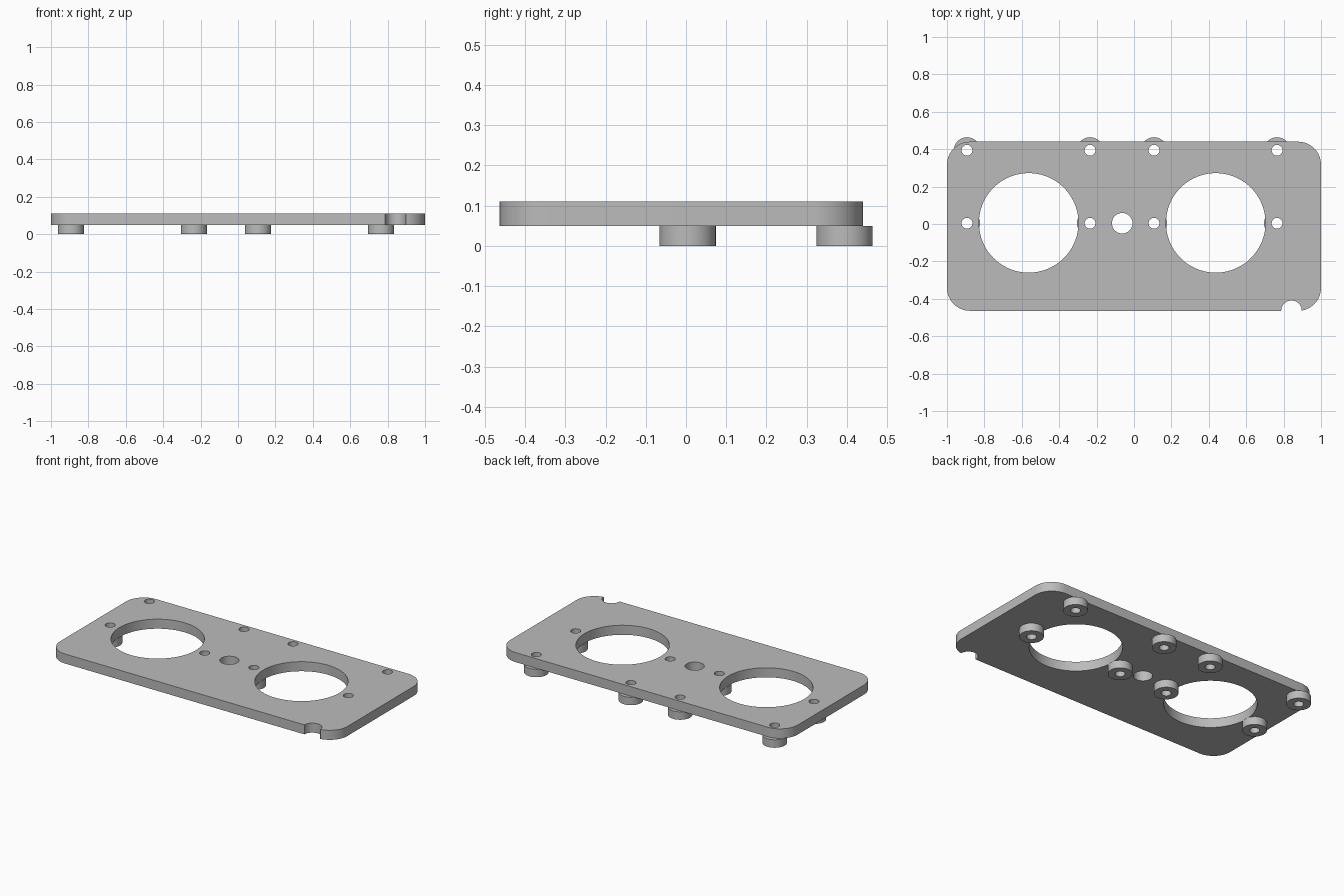
import bpy, bmesh
from math import cos, sin, radians

cube = bpy.data.objects.get("Cube")
if cube:
    bpy.data.objects.remove(cube, do_unlink=True)

grey = bpy.data.materials.new("plain grey")
grey.use_nodes = True
grey.diffuse_color = (0.5, 0.5, 0.5, 1)
grey.node_tree.nodes["Principled BSDF"].inputs["Base Color"].default_value = (0.5, 0.5, 0.5, 1)


def arc(cx, cy, r, start, end, steps):
    """Points along an arc, angles in degrees."""
    angles = [radians(start + (end - start) * i / steps) for i in range(steps + 1)]
    return [(cx + r * cos(a), cy + r * sin(a)) for a in angles]


def circle(cx, cy, r, steps=64):
    return arc(cx, cy, r, 0, 360, steps)[:-1]


def slab(name, loops, z0, z1):
    """Extrude an outline with holes between two heights."""
    curve = bpy.data.curves.new(name, "CURVE")
    curve.dimensions = "2D"
    curve.fill_mode = "BOTH"
    curve.extrude = (z1 - z0) / 2
    for points in loops:
        spline = curve.splines.new("POLY")
        spline.points.add(len(points) - 1)
        for p, (x, y) in zip(spline.points, points):
            p.co = (x, y, 0, 1)
        spline.use_cyclic_u = True
    obj = bpy.data.objects.new(name, curve)
    bpy.context.collection.objects.link(obj)
    bpy.ops.object.select_all(action="DESELECT")
    obj.select_set(True)
    bpy.context.view_layer.objects.active = obj
    bpy.ops.object.convert(target="MESH")
    obj = bpy.context.object
    obj.name = name
    obj.location.z = (z0 + z1) / 2
    # Weld caps to walls and face everything outward
    bm = bmesh.new()
    bm.from_mesh(obj.data)
    bmesh.ops.remove_doubles(bm, verts=bm.verts, dist=0.00005)
    bmesh.ops.recalc_face_normals(bm, faces=bm.faces)
    bm.to_mesh(obj.data)
    bm.free()
    obj.data.materials.clear()
    obj.data.materials.append(grey)
    bpy.ops.object.shade_smooth_by_angle(angle=radians(30))
    return obj


FRONT, BACK = -0.464, 0.44
CORNER = 0.123
BOTTOM, TOP = 0.05, 0.11
SCREW_R, PIN_R = 0.029, 0.055
MID = 0.004
side = 1 - CORNER
screws = [(x, y) for x in (-0.893, -0.235, 0.107, 0.765) for y in (MID, 0.394)]

# Rounded plate outline with a half-round notch in the front edge
outline = (arc(-side, FRONT + CORNER, CORNER, 180, 270, 16)
           + arc(0.842, FRONT, PIN_R, 180, 0, 24)
           + arc(side, FRONT + CORNER, CORNER, -80, 0, 14)
           + arc(side, BACK - CORNER, CORNER, 0, 90, 16)
           + arc(-side, BACK - CORNER, CORNER, 90, 180, 16))

# Two large openings, the centre pin hole and the screw holes
holes = [circle(x, MID + 0.002, 0.266, 96) for x in (-0.563, 0.437)]
holes.append(circle(-0.063, MID, PIN_R))
holes += [circle(x, y, SCREW_R, 32) for x, y in screws]
slab("plate", [outline] + holes, BOTTOM, TOP)

# Ring-shaped standoffs below the screw holes
for i, (x, y) in enumerate(screws):
    slab(f"standoff_{i + 1}", [circle(x, y, 0.07, 48), circle(x, y, SCREW_R, 32)], 0, BOTTOM)
